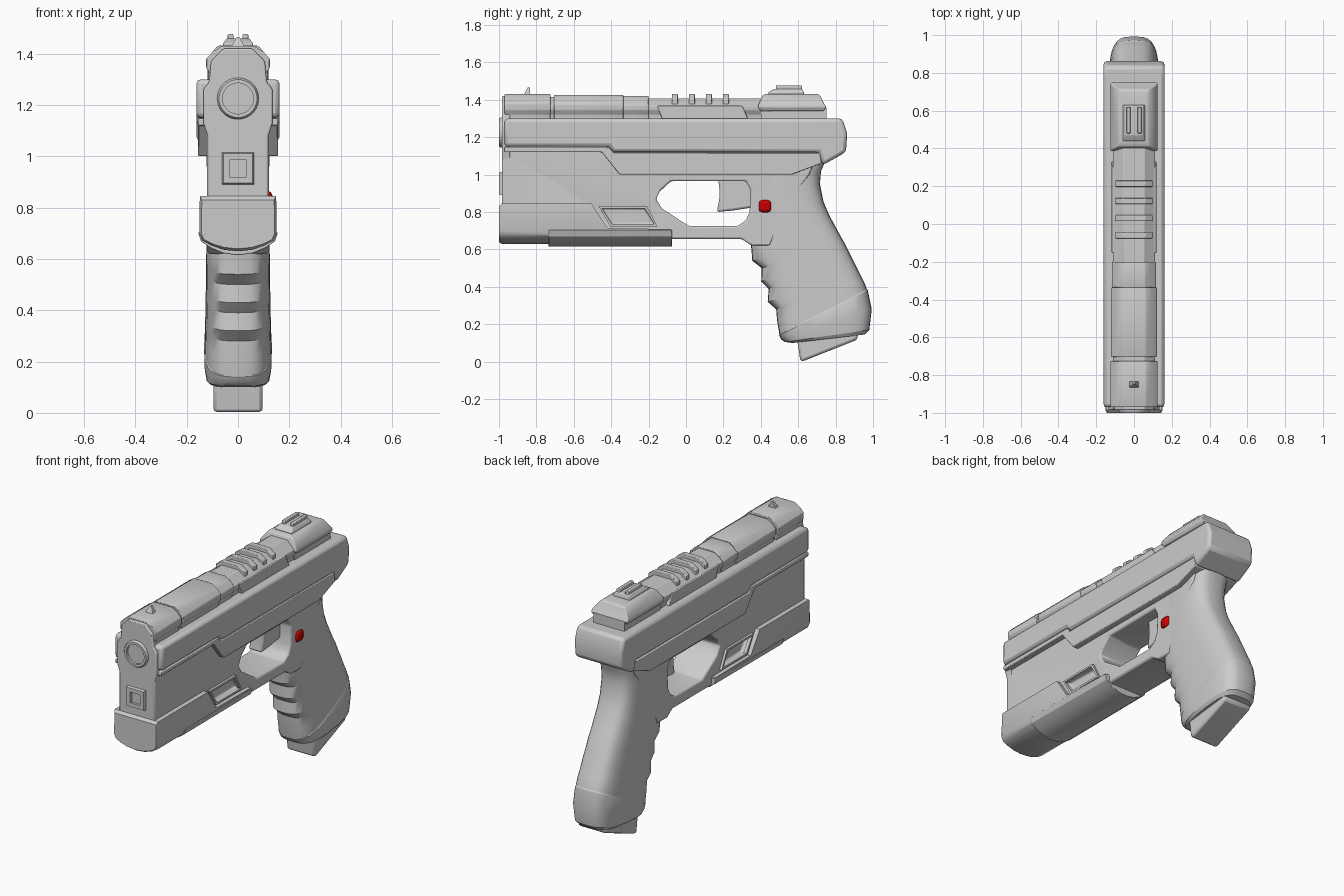
import bpy, bmesh, math
from mathutils import Vector

if "Cube" in bpy.data.objects:
    bpy.data.objects.remove(bpy.data.objects["Cube"])


def finish(name, bm, bevel=0.0, cutters=(), angle=35):
    bmesh.ops.recalc_face_normals(bm, faces=bm.faces)
    me = bpy.data.meshes.new(name)
    bm.to_mesh(me)
    bm.free()
    ob = bpy.data.objects.new(name, me)
    bpy.context.collection.objects.link(ob)
    bpy.ops.object.select_all(action='DESELECT')
    ob.select_set(True)
    bpy.context.view_layer.objects.active = ob
    bpy.ops.object.shade_smooth_by_angle(angle=math.radians(angle))
    for c in cutters:
        m = ob.modifiers.new("cut", 'BOOLEAN')
        m.operation, m.object, m.solver = 'DIFFERENCE', c, 'EXACT'
    if bevel:
        m = ob.modifiers.new("bevel", 'BEVEL')
        m.width, m.segments, m.limit_method = bevel, 2, 'ANGLE'
        m.angle_limit = math.radians(30)
    return ob


def loft(name, rings, bevel=0.0, angle=35):
    """Skin a list of equal-length closed rings and cap both ends."""
    bm = bmesh.new()
    rows = [[bm.verts.new(p) for p in r] for r in rings]
    n = len(rows[0])
    for a, b in zip(rows, rows[1:]):
        for i in range(n):
            j = (i + 1) % n
            bm.faces.new((a[i], a[j], b[j], b[i]))
    bm.faces.new(rows[0])
    bm.faces.new(rows[-1])
    return finish(name, bm, bevel, angle=angle)


def side_profile(name, pts, x0, x1, bevel=0.0, cutters=()):
    """Extrude a (y, z) outline from x0 to x1."""
    bm = bmesh.new()
    a = [bm.verts.new((x0, y, z)) for y, z in pts]
    b = [bm.verts.new((x1, y, z)) for y, z in pts]
    n = len(a)
    bm.faces.new(a)
    bm.faces.new(b)
    for i in range(n):
        j = (i + 1) % n
        bm.faces.new((a[i], a[j], b[j], b[i]))
    return finish(name, bm, bevel, cutters)


def section(half, y):
    """Mirror a half (x, z) outline into a full ring at y."""
    return [(x, y, z) for x, z in half] + [(-x, y, z) for x, z in reversed(half)]


def box(name, x, y, z, bevel=0.0):
    return side_profile(name, [(y[0], z[0]), (y[1], z[0]), (y[1], z[1]), (y[0], z[1])], x[0], x[1], bevel)


def cutter(name, pts, x0, x1):
    ob = side_profile(name, pts, x0, x1)
    ob.hide_render = True
    ob.hide_set(True)
    return ob


# Frame with trigger opening and side windows
hole = [(-.16, .87), (-.14, .91), (-.08, .965), (.32, .965), (.345, .92), (.34, .80),
        (.32, .755), (.275, .725), (.015, .725), (-.13, .82)]
window = [(-.45, .82), (-.22, .82), (-.17, .735), (-.395, .735)]
cuts = [cutter("trigger_cutter", hole, -.3, .3),
        cutter("window_cutter_right", window, .095, .3),
        cutter("window_cutter_left", window, -.3, -.095)]
side_profile("frame", [(-.985, .67), (-.985, 1.15), (.72, 1.15), (.66, 1.0), (.55, .85), (.45, .62),
                       (.35, .62), (.30, .655), (-.2, .655)], -.12, .12, .014, cuts)

# Window rims
for s, tag in ((1, "right"), (-1, "left")):
    c = [sum(p[k] for p in window) / 4 for k in (0, 1)]
    outer = [(c[0] + (y - c[0]) * 1.12, c[1] + (z - c[1]) * 1.28) for y, z in window]
    bm = bmesh.new()
    loops = [[bm.verts.new((s * x, y, z)) for y, z in pts]
             for x, pts in ((.115, outer), (.135, outer), (.135, window), (.115, window))]
    for k in range(4):
        a, b = loops[k], loops[(k + 1) % 4]
        for i in range(4):
            j = (i + 1) % 4
            bm.faces.new((a[i], a[j], b[j], b[i]))
    finish("window_rim_" + tag, bm)

# Front plate joining slide and frame
plate = [(.055, 1.42), (.105, 1.37), (.112, 1.29), (.135, 1.26), (.135, 1.13), (.118, 1.08), (.118, .8)]
loft("front_plate", [section(plate, -.985), section(plate, -.94)], .006)

# Muzzle ring and square port
def tube(name, segs, r_out, r_in, z, rot=0.0):
    def ring(r, y):
        return [(r * math.cos(rot + math.tau * i / segs), y, z + r * math.sin(rot + math.tau * i / segs))
                for i in range(segs)]
    loft(name, [ring(r_out, -.96), ring(r_out, -.99), ring(r_out - .007, -1), ring(r_in, -1), ring(r_in, -.955)])

tube("muzzle", 40, .081, .06, 1.225)
tube("square_port", 4, .088, .047, .953, math.pi / 4)

# Slide in stepped segments
def slide_section(d, top):
    return [(.062 - d / 2, top), (.098 - d, top - .022), (.124 - d, 1.38 - d), (.124 - d, 1.345), (.108 - d, 1.32), (.108 - d, 1.2)]

for i, (y0, y1, d, top) in enumerate([(-.97, -.725, 0, 1.43), (-.73, -.70, .012, 1.415), (-.705, -.335, .003, 1.427),
                                      (-.337, -.2, .008, 1.42), (-.205, .45, .012, 1.408)]):
    loft(f"slide_segment_{i}", [section(slide_section(d, top), y) for y in (y0, y1)], .004)
side_profile("ejection_panel", [(-.155, 1.37), (-.125, 1.29), (.335, 1.29), (.30, 1.37)], -.118, .118, .004)
for i in range(4):
    y = -.06 + .091 * i
    loft(f"slide_rib_{i}", [section([(.06, 1.432), (.098, 1.405), (.098, 1.37)], v) for v in (y - .016, y + .016)], .004)

# Side rails and the stepped plates below
side_profile("slide_rail", [(-.97, 1.15), (-.97, 1.30), (.78, 1.30), (.835, 1.30), (.862, 1.22), (.855, 1.12),
                            (.73, 1.05), (.71, 1.12), (-.39, 1.12), (-.41, 1.15)], -.162, .162, .022)
side_profile("lower_plate", [(-.97, 1.147), (-.41, 1.147), (-.39, 1.117), (.715, 1.117), (.725, 1.06), (.565, 1.0),
                             (-.355, 1.0), (-.45, 1.12), (-.97, 1.12)], -.156, .156, .005)

# Rear block and sights
box("rear_neck", (-.105, .105), (.40, .75), (1.25, 1.36))
bm = bmesh.new()
levels = [(.115, .40, .735, 1.34), (.125, .385, .75, 1.36), (.122, .388, .74, 1.375), (.085, .41, .715, 1.425), (.07, .43, .70, 1.432)]
bm.free()
loft("rear_block", [[(-w, a, z), (w, a, z), (w, b, z), (-w, b, z)] for w, a, b, z in levels], .005)
loft("rear_sight_base", [[(-w, a, z), (w, a, z), (w, b, z), (-w, b, z)]
                         for w, a, b, z in ((.058, .44, .63, 1.42), (.058, .44, .63, 1.44), (.045, .47, .62, 1.458))], .003)
for s in (-1, 1):
    box("rear_sight_post_" + ("right" if s > 0 else "left"), sorted((s * .018, s * .04)), (.48, .62), (1.44, 1.476), .004)
loft("front_sight", [[(-w, a, z), (w, a, z), (w, -.835, z), (-w, -.835, z)]
                     for w, a, z in ((.026, -.87, 1.42), (.022, -.862, 1.435), (.005, -.848, 1.465))])

# Under-barrel module and its sleeve
def module(y, top, w, low):
    h = .69
    return section([(w * .985, top), (w, h + .01), (w * .93, h - (h - low) * .28), (w * .7, h - (h - low) * .62),
                    (w * .38, h - (h - low) * .9), (w * .05, low)], y)

loft("under_module", [module(-1, .83, .143, .64), module(-.985, .845, .151, .63), module(-.505, .845, .151, .63),
                      module(-.42, .715, .149, .63), module(-.08, .708, .147, .63)])
loft("under_sleeve", [module(-.735, .704, .155, .615), module(-.075, .704, .152, .615)], .003)

# Trigger
side_profile("trigger", [(.17, .99), (.178, .93), (.178, .87), (.165, .80), (.25, .808), (.36, .825), (.36, .99)], -.045, .045, .012)

# Grip: rounded sections between front and back outlines, with finger grooves
def oval(front, back, w, n=32, p=.62):
    f, b = Vector((0, *front)), Vector((0, *back))
    out = []
    for i in range(n):
        t = math.tau * i / n
        c, s = math.cos(t), math.sin(t)
        q = (f + b) / 2 + (b - f) / 2 * math.copysign(abs(c) ** p, c)
        q.x = w * math.copysign(abs(s) ** p, s)
        out.append(q)
    return out

grip = [((.36, 1.04), (.76, 1.10), .122), ((.345, .94), (.722, 1.02), .122), ((.345, .84), (.716, .95), .121),
        ((.345, .74), (.735, .855), .121), ((.34, .66), (.765, .785), .122), ((.35, .60), (.80, .72), .123),
        ((.354, .54), (.83, .665), .124), ((.405, .50), (.85, .63), .124), ((.402, .43), (.88, .57), .125),
        ((.442, .39), (.90, .53), .126), ((.437, .32), (.932, .465), .127), ((.482, .28), (.945, .44), .128),
        ((.487, .22), (.957, .415), .129), ((.50, .14), (.968, .385), .129)]
loft("grip", [oval(*g) for g in grip], angle=28)

# Grip base cap and magazine foot
cap = [((.505, .155), (.963, .392), .126), ((.498, .14), (.972, .382), .132), ((.51, .118), (.993, .28), .131),
       ((.53, .105), (.98, .17), .124), ((.57, .10), (.955, .145), .112)]
loft("grip_cap", [oval(*g) for g in cap], angle=28)
side_profile("magazine_foot", [(.59, .16), (.597, .1), (.612, .0), (.64, .008), (.918, .118), (.91, .215)], -.096, .096, .014)

# Red button on the right side
button = box("red_button", (.09, .134), (.388, .456), (.797, .865), .018)
red = bpy.data.materials.new("red")
red.diffuse_color = (.6, .0, .0, 1)
red.use_nodes = True
red.node_tree.nodes["Principled BSDF"].inputs["Base Color"].default_value = red.diffuse_color
button.data.materials.append(red)
